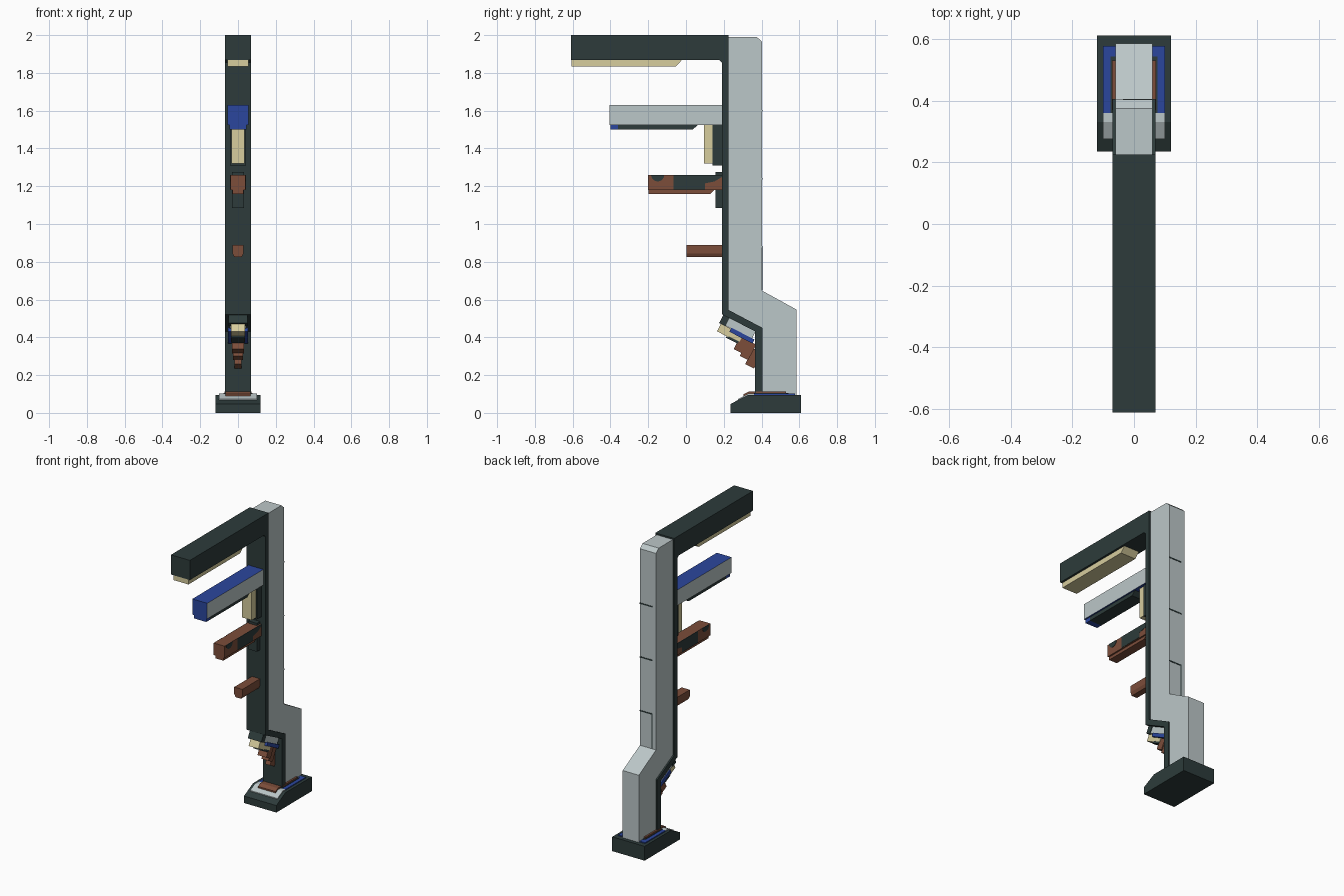
import bpy, bmesh, math

if "Cube" in bpy.data.objects:
    bpy.data.objects.remove(bpy.data.objects["Cube"])


def material(name, rgb):
    m = bpy.data.materials.new(name)
    m.diffuse_color = (*rgb, 1)
    m.use_nodes = True
    m.node_tree.nodes["Principled BSDF"].inputs["Base Color"].default_value = m.diffuse_color
    return m


DARK = material("dark slate", (0.026, 0.044, 0.043))
LIGHT = material("light grey", (0.50, 0.57, 0.58))
BLUE = material("blue", (0.024, 0.062, 0.34))
CREAM = material("cream", (0.68, 0.61, 0.34))
BROWN = material("brown", (0.20, 0.075, 0.042))


def prism(name, pts, a, b, mat, axis='x', side_mat=None):
    """Extrude a profile: (y, z) points along x, or (x, z) points along y."""
    bm = bmesh.new()
    place = (lambda p, t: (t, p[0], p[1])) if axis == 'x' else (lambda p, t: (p[0], t, p[1]))
    lo = [bm.verts.new(place(p, a)) for p in pts]
    hi = [bm.verts.new(place(p, b)) for p in pts]
    bm.faces.new(lo)
    bm.faces.new(hi[::-1])
    n = len(pts)
    for i in range(n):
        j = (i + 1) % n
        bm.faces.new((lo[j], lo[i], hi[i], hi[j]))
    bmesh.ops.recalc_face_normals(bm, faces=bm.faces[:])
    bm.normal_update()
    if side_mat:
        for f in bm.faces:
            f.material_index = 1 if abs(f.normal.x) > 0.5 else 0
    me = bpy.data.meshes.new(name)
    bm.to_mesh(me)
    bm.free()
    me.materials.append(mat)
    if side_mat:
        me.materials.append(side_mat)
    ob = bpy.data.objects.new(name, me)
    bpy.context.collection.objects.link(ob)
    return ob


def box(name, x0, x1, y0, y1, z0, z1, mat, side_mat=None):
    return prism(name, [(y0, z0), (y1, z0), (y1, z1), (y0, z1)], x0, x1, mat, 'x', side_mat)


# main frame: top arm, spine, kink and lower leg as one bent strip
prism("main_frame", [(-0.61, 2.0), (0.225, 2.0), (0.225, 0.545), (0.405, 0.45), (0.405, 0.09),
                     (0.365, 0.09), (0.365, 0.432), (0.19, 0.522), (0.19, 1.855), (0.175, 1.868),
                     (-0.61, 1.868)], -0.07, 0.07, DARK)

# grey rear housing
prism("rear_housing", [(0.22, 1.99), (0.375, 1.99), (0.403, 1.965), (0.403, 0.647), (0.585, 0.547),
                       (0.585, 0.09), (0.40, 0.09), (0.40, 0.45), (0.22, 0.545)], -0.06, 0.06, LIGHT)

# thin seams on the back of the housing
for i, z in enumerate((1.60, 1.24, 0.88)):
    box(f"back_seam_{i}", -0.035, 0.06, 0.40, 0.405, z - 0.004, z + 0.004, DARK)
box("back_seam_upright", -0.035, -0.027, 0.40, 0.405, 0.65, 0.88, DARK)

# top arm underside panel
prism("top_arm_panel", [(-0.605, 1.87), (-0.02, 1.87), (-0.055, 1.833), (-0.605, 1.833)],
      -0.056, 0.056, CREAM)

# second arm: blue with grey sides, and its underside strip
box("second_arm", -0.055, 0.055, -0.405, 0.195, 1.525, 1.63, BLUE, LIGHT)
box("second_arm_lip", -0.045, 0.045, -0.40, -0.36, 1.50, 1.53, BLUE)
prism("second_arm_strip", [(-0.36, 1.53), (0.07, 1.53), (0.035, 1.50), (-0.36, 1.50)],
      -0.045, 0.045, DARK)
box("upright_backing", -0.042, 0.042, 0.14, 0.195, 1.31, 1.53, DARK)
box("upright_panel", -0.035, 0.035, 0.095, 0.145, 1.32, 1.53, CREAM)

# third arm: brown with dark side patches
box("third_arm", -0.04, 0.04, -0.20, 0.195, 1.18, 1.26, BROWN)
prism("third_arm_keel", [(-0.198, 1.185), (0.155, 1.185), (0.13, 1.16), (-0.198, 1.16)],
      -0.03, 0.03, BROWN)
box("third_arm_backing", -0.031, 0.031, 0.155, 0.195, 1.085, 1.275, DARK)
patch = [(-0.065, 1.182), (0.10, 1.182), (0.10, 1.215), (0.15, 1.225), (0.192, 1.25),
         (0.192, 1.26), (-0.065, 1.26)]
arc = [(-0.15 + 0.035 * math.cos(a), 1.26 + 0.035 * math.sin(a))
       for a in [math.pi + math.pi * k / 8 for k in range(9)]]
for side, s in (("left", -1), ("right", 1)):
    for part, pts in (("patch", patch), ("notch", arc)):
        prism(f"third_arm_{part}_{side}", pts, s * 0.038, s * 0.042, DARK)

# fourth arm: small brown bar with chamfered underside
prism("fourth_arm", [(-0.03, 0.89), (0.03, 0.89), (0.03, 0.845), (0.02, 0.825),
                     (-0.02, 0.825), (-0.03, 0.845)], 0.003, 0.195, BROWN, 'y')

# stepped cluster under the kink: u runs down the slope, n away from it
ANG = math.atan2(0.09, 0.175)


def slope_point(u, n):
    return (0.19 + u * math.cos(ANG) - n * math.sin(ANG),
            0.522 - u * math.sin(ANG) - n * math.cos(ANG))


for name, u0, u1, n0, n1, w, mat in (
        ("cluster_collar", 0.008, 0.045, -0.01, 0.048, 0.05, DARK),
        ("cluster_plate", 0.04, 0.20, -0.01, 0.045, 0.046, LIGHT),
        ("cluster_blue_bar", 0.077, 0.215, 0.04, 0.064, 0.053, BLUE),
        ("cluster_cream_block", 0.018, 0.085, 0.046, 0.092, 0.036, CREAM),
        ("cluster_cream_strip", 0.08, 0.15, 0.06, 0.087, 0.036, CREAM),
        ("cluster_dark_strip", 0.075, 0.145, 0.085, 0.10, 0.034, DARK),
        ("cluster_brown_upper", 0.14, 0.19, 0.06, 0.135, 0.033, BROWN),
        ("cluster_brown_middle", 0.185, 0.235, 0.06, 0.152, 0.026, BROWN),
        ("cluster_brown_lower", 0.23, 0.282, 0.085, 0.178, 0.018, BROWN)):
    prism(name, [slope_point(u0, n0), slope_point(u1, n0), slope_point(u1, n1),
                 slope_point(u0, n1)], -w, w, mat)

# base with sloped front
prism("base", [(0.235, 0.0), (0.61, 0.0), (0.61, 0.096), (0.33, 0.096), (0.235, 0.047)],
      -0.12, 0.12, DARK)


def ramp_z(y):
    return min(0.096, 0.047 + (y - 0.235) * 0.049 / 0.095)


def base_plate(name, y0, y1, w, h, mat):
    """Thin plate that follows the top of the base."""
    ys = [y0] + ([0.33] if y0 < 0.33 < y1 else []) + [y1]
    top = [(y, ramp_z(y) + h) for y in ys]
    bottom = [(y, ramp_z(y) - 0.003) for y in reversed(ys)]
    prism(name, top + bottom, -w, w, mat)


base_plate("base_grey_plate", 0.275, 0.36, 0.10, 0.006, LIGHT)
base_plate("base_blue_plate", 0.36, 0.576, 0.10, 0.006, BLUE)
base_plate("base_dark_inset", 0.36, 0.542, 0.076, 0.009, DARK)
base_plate("base_brown_front", 0.305, 0.375, 0.065, 0.016, BROWN)
base_plate("base_brown_plate", 0.37, 0.53, 0.072, 0.018, BROWN)
